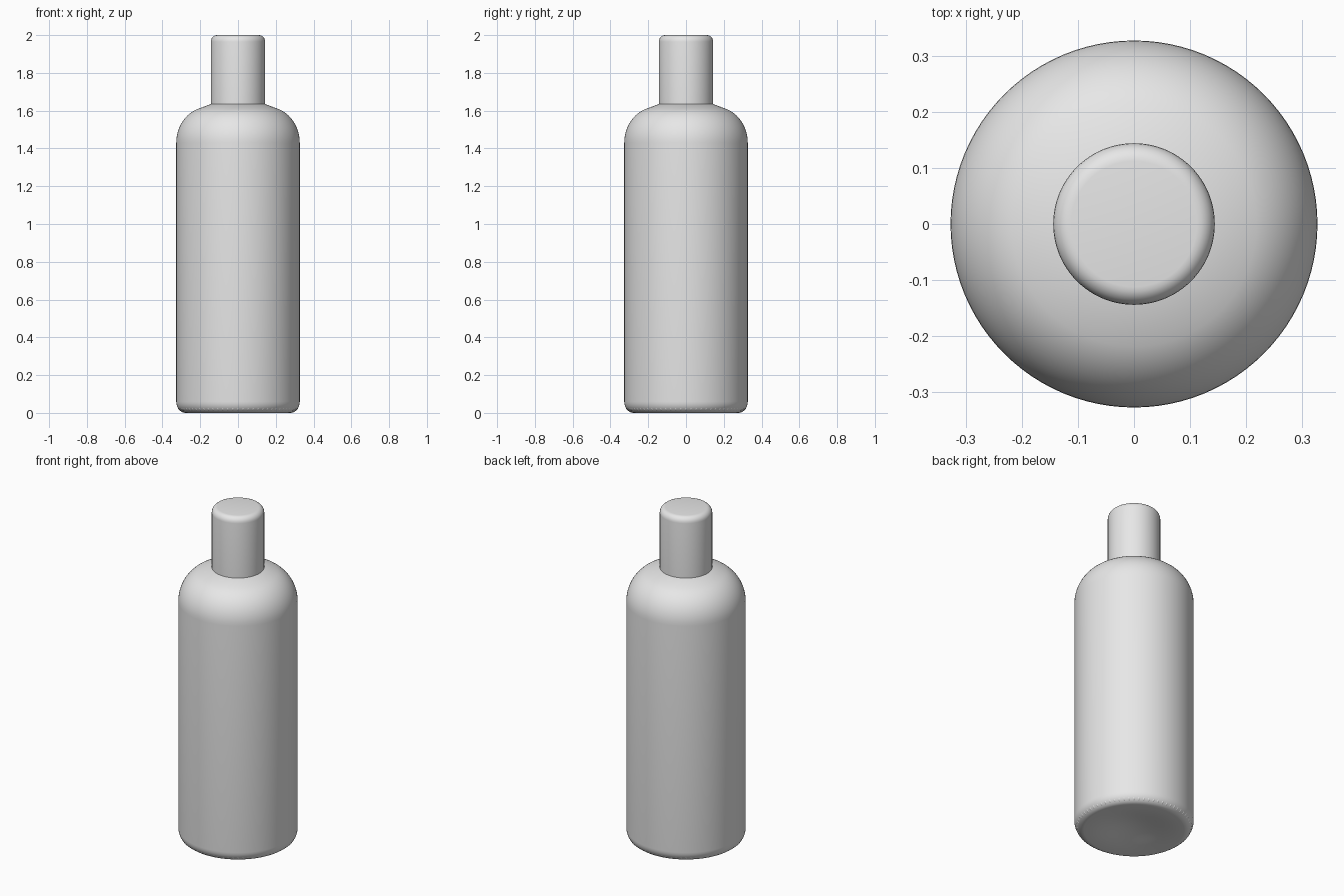
import bpy, math
from math import sin, cos, pi, radians
from mathutils import Matrix, Vector
import bmesh

cube = bpy.data.objects.get("Cube")
if cube:
    bpy.data.objects.remove(cube)

SIDES = 96


def material(name, rgb):
    m = bpy.data.materials.new(name)
    m.use_nodes = True
    m.diffuse_color = (*rgb, 1)
    m.node_tree.nodes["Principled BSDF"].inputs["Base Color"].default_value = (*rgb, 1)
    return m


grey = material("light grey", (0.8, 0.8, 0.8))


def arc(cx, cz, rx, rz, start, end, steps):
    """Points of an elliptical arc in the radius/height plane, angles in degrees."""
    angles = [radians(start + (end - start) * i / steps) for i in range(steps + 1)]
    return [(cx + rx * cos(a), cz + rz * sin(a)) for a in angles]


def finish(bm, name, angle):
    bmesh.ops.recalc_face_normals(bm, faces=bm.faces)
    mesh = bpy.data.meshes.new(name)
    bm.to_mesh(mesh)
    bm.free()
    mesh.materials.append(grey)
    ob = bpy.data.objects.new(name, mesh)
    bpy.context.collection.objects.link(ob)
    bpy.ops.object.select_all(action='DESELECT')
    ob.select_set(True)
    bpy.context.view_layer.objects.active = ob
    bpy.ops.object.shade_smooth_by_angle(angle=radians(angle))
    return ob


def lathe(name, profile, angle=35):
    """Spin a radius/height profile, from axis to axis, around z."""
    bm = bmesh.new()
    verts = [bm.verts.new((r, 0, z)) for r, z in profile]
    edges = [bm.edges.new(pair) for pair in zip(verts, verts[1:])]
    bmesh.ops.spin(bm, geom=verts + edges, cent=(0, 0, 0), axis=(0, 0, 1),
                   angle=2 * pi, steps=SIDES, use_duplicate=False)
    bmesh.ops.remove_doubles(bm, verts=bm.verts, dist=0.0005)
    return finish(bm, name, angle)


# Body: hollow base, rounded heel, straight wall, round shoulder
punt = [(0.275 * i / 10, 0.03 * (1 + cos(pi * i / 10)) / 2) for i in range(11)]
heel = arc(0.277, 0.06, 0.05, 0.06, -90, 0, 8)
shoulder = arc(0.157, 1.43, 0.17, 0.19, 0, 75, 12)
lathe("bottle_body", punt + heel + shoulder + [(0.13, 1.64), (0, 1.64)])

# Cap: plain cylinder with a rounded top edge
lathe("cap", [(0, 1.635), (0.144, 1.635)]
      + arc(0.112, 1.965, 0.032, 0.035, 0, 90, 6) + [(0, 2.0)], 30)

# Ring of small grip beads around the heel
bm = bmesh.new()
beads = 72
for i in range(beads):
    turn = Matrix.Rotation(2 * pi * i / beads, 4, 'Z')
    place = turn @ Matrix.Translation(Vector((0.308, 0, 0.021))) @ Matrix.Rotation(radians(40), 4, 'Y')
    bmesh.ops.create_uvsphere(bm, u_segments=10, v_segments=6, radius=1,
                              matrix=place @ Matrix.Diagonal((0.007, 0.009, 0.014, 1)))
finish(bm, "heel_beads", 60)
